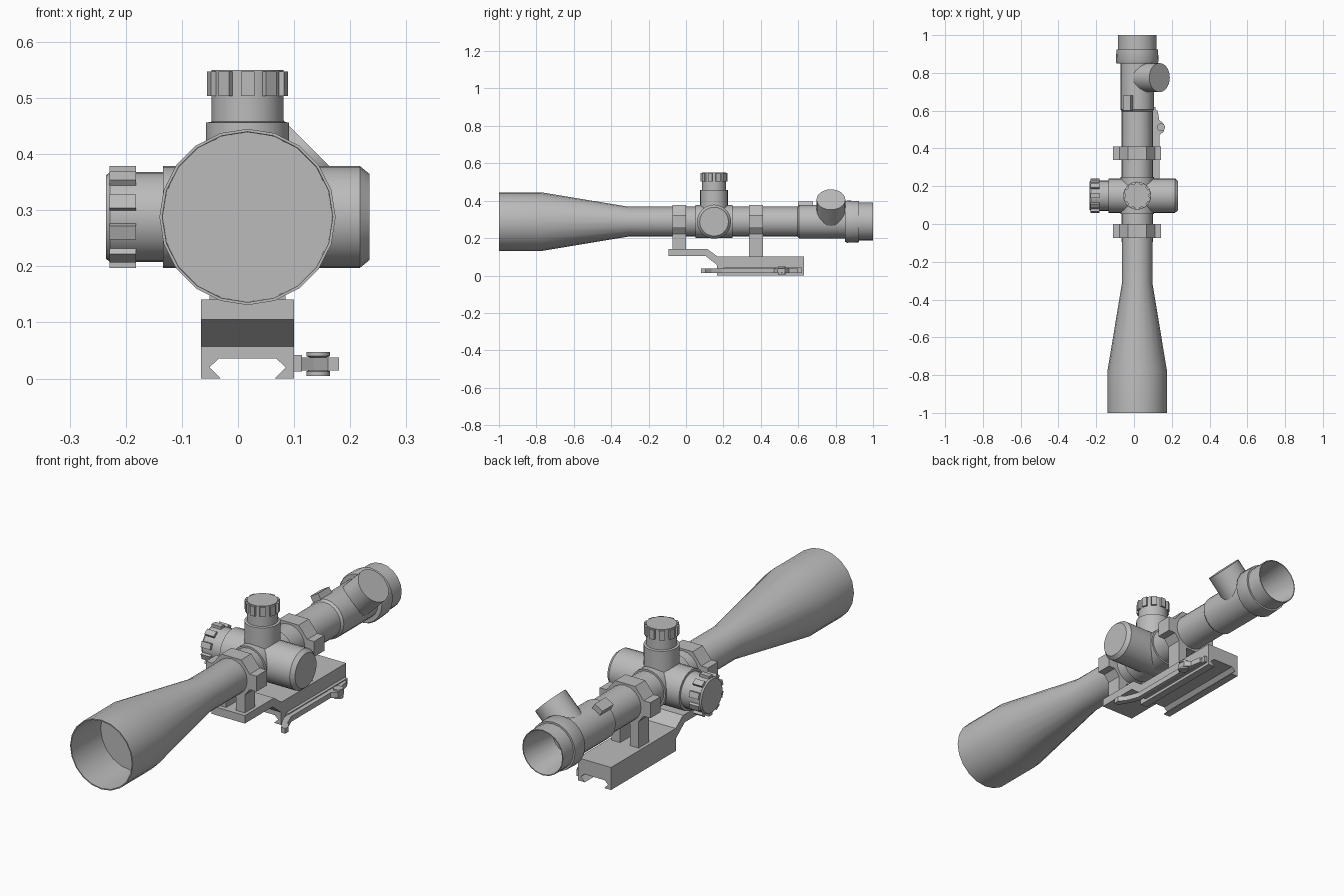
import bpy, bmesh, math
from mathutils import Vector, Matrix

if "Cube" in bpy.data.objects:
    bpy.data.objects.remove(bpy.data.objects["Cube"])

CX, CZ, TY = 0.017, 0.288, 0.15     # optical axis and turret position

mat = bpy.data.materials.new("plain_grey")
mat.diffuse_color = (0.5, 0.5, 0.5, 1)
mat.use_nodes = True
mat.node_tree.nodes["Principled BSDF"].inputs["Base Color"].default_value = mat.diffuse_color


def finish(bm, name, smooth=True):
    bmesh.ops.remove_doubles(bm, verts=bm.verts[:], dist=1e-5)
    bmesh.ops.recalc_face_normals(bm, faces=bm.faces[:])
    for f in bm.faces:
        f.smooth = smooth
    for e in bm.edges:
        e.smooth = len(e.link_faces) == 2 and e.calc_face_angle(0) < math.radians(32)
    me = bpy.data.meshes.new(name)
    bm.to_mesh(me)
    bm.free()
    me.materials.append(mat)
    ob = bpy.data.objects.new(name, me)
    bpy.context.collection.objects.link(ob)
    return ob


def add_lathe(bm, profile, origin, axis, n=24):
    """Revolve (radius, distance) points about an axis."""
    rot = Vector(axis).to_track_quat('Z', 'Y').to_matrix()
    rings = []
    for r, t in profile:
        cnt = 1 if r == 0 else n
        rings.append([bm.verts.new(Vector(origin) + rot @ Vector(
            (r * math.cos(2 * math.pi * i / n), r * math.sin(2 * math.pi * i / n), t)))
            for i in range(cnt)])
    for a, b in zip(rings, rings[1:]):
        for i in range(n):
            j = (i + 1) % n
            vs = [a[i % len(a)], a[j % len(a)], b[j % len(b)], b[i % len(b)]]
            bm.faces.new(list(dict.fromkeys(vs)))


def lathe(name, profile, origin, axis, n=24):
    bm = bmesh.new()
    add_lathe(bm, profile, origin, axis, n)
    return finish(bm, name)


def add_box(bm, size, matrix):
    bmesh.ops.create_cube(bm, size=1, matrix=matrix @ Matrix.Diagonal((*size, 1)))


def box(name, x, y, z):
    bm = bmesh.new()
    lo, hi = Vector((x[0], y[0], z[0])), Vector((x[1], y[1], z[1]))
    add_box(bm, hi - lo, Matrix.Translation((lo + hi) / 2))
    return finish(bm, name, False)


def prism(name, pts, a, b, place):
    """Extrude a closed outline from a to b; place(u, v, w) gives the 3D point."""
    bm = bmesh.new()
    lo = [bm.verts.new(place(u, v, a)) for u, v in pts]
    hi = [bm.verts.new(place(u, v, b)) for u, v in pts]
    bm.faces.new(lo)
    bm.faces.new(hi[::-1])
    for i in range(len(pts)):
        j = (i + 1) % len(pts)
        bm.faces.new((lo[i], lo[j], hi[j], hi[i]))
    return finish(bm, name, False)


def along_x(u, v, w): return (w, u, v)
def along_y(u, v, w): return (u, w, v)
def along_z(u, v, w): return (u, v, w)


# main tube with objective bell, lens recesses and eyepiece
lathe("scope_tube", [
    (0, -0.79), (0.151, -0.79), (0.152, -1), (0.157, -1), (0.157, -0.773),
    (0.08, -0.31), (0.08, 0.595), (0.089, 0.605), (0.089, 0.85), (0.108, 0.85),
    (0.113, 0.86), (0.11, 0.925), (0.102, 0.925), (0.102, 1), (0.098, 1),
    (0.075, 0.82), (0, 0.82)], (CX, 0, CZ), (0, 1, 0), 20)

# turret saddle
lathe("turret_saddle", [(0, -0.098), (0.088, -0.098), (0.088, 0.098), (0, 0.098)],
      (CX, TY, CZ), (0, 1, 0))

# side focus housing on the right, base collar on the left
lathe("side_housing", [(0, -0.151), (0.091, -0.151), (0.091, 0.2), (0.077, 0.217), (0, 0.217)],
      (CX, TY, CZ), (1, 0, 0))


def knob(name, axis, profile, r, width, t0, t1, count=10):
    """Turned knob with grip ridges around it."""
    bm = bmesh.new()
    o = Vector((CX, TY, CZ))
    add_lathe(bm, profile, o, axis)
    rot = Vector(axis).to_track_quat('Z', 'Y').to_matrix().to_4x4()
    for i in range(count):
        m = (Matrix.Translation(o) @ rot @ Matrix.Rotation(2 * math.pi * (i + 0.5) / count, 4, 'Z')
             @ Matrix.Translation((r - 0.011, 0, (t0 + t1) / 2)))
        add_box(bm, (0.022, width, t1 - t0), m)
    finish(bm, name)


# elevation knob (top) and windage knob (left)
knob("elevation_knob", (0, 0, 1),
     [(0, 0.05), (0.074, 0.05), (0.074, 0.168), (0.064, 0.17), (0.064, 0.262), (0, 0.262)],
     0.072, 0.024, 0.216, 0.259)
knob("windage_knob", (-1, 0, 0),
     [(0, 0.12), (0.08, 0.12), (0.08, 0.245), (0.075, 0.252), (0, 0.252)],
     0.091, 0.026, 0.199, 0.246)

# angled illumination knob on the eyepiece
lathe("illumination_knob", [(0, -0.045), (0.077, -0.045), (0.077, 0.167), (0, 0.167)],
      (CX, 0.775, CZ), (1, 0, 1))

# zoom ring fin
bm = bmesh.new()
add_box(bm, (0.045, 0.08, 0.06), Matrix.Translation((CX, 0.64, CZ))
        @ Matrix.Rotation(math.radians(-30), 4, 'Y') @ Matrix.Translation((0, 0, 0.082)))
finish(bm, "zoom_fin", False)

# clamp rings with side lugs, each on two posts
half = [(0.05, 0.088), (0.093, 0.035), (0.127, 0.035), (0.127, -0.035),
        (0.093, -0.035), (0.05, -0.088)]
outline = [(CX + u, CZ + v) for u, v in half] + [(CX - u, CZ + v) for u, v in half[::-1]]
for tag, y0, z0 in (("front", -0.073, 0.13), ("rear", 0.338, 0.09)):
    prism(tag + "_ring", outline, y0, y0 + 0.073, along_y)
    for side, s in (("left", -1), ("right", 1)):
        xs = sorted((CX + s * 0.025, CX + s * 0.068))
        box(f"{tag}_{side}_post", xs, (y0, y0 + 0.073), (z0, 0.23))

# stepped upper plate of the mount
prism("mount_plate", [(-0.094, 0.105), (0.104, 0.105), (0.165, 0.057), (0.2, 0.057),
                      (0.2, 0.102), (0.168, 0.102), (0.115, 0.141), (-0.094, 0.141)],
      -0.066, 0.1, along_x)

# rail clamp with dovetail slot underneath
slot = [(0.048, 0), (0.068, 0.02), (0.051, 0.036)]
prism("rail_clamp", [(-0.066, 0.102), (-0.066, 0)] + [(CX - u, v) for u, v in slot]
      + [(CX + u, v) for u, v in slot[::-1]] + [(0.1, 0), (0.1, 0.102)],
      0.165, 0.63, along_y)

# quick release lever with flared tip and pivot bolt
prism("lever", [(0.112, 0.6), (0.112, 0.17), (0.135, 0.12), (0.16, 0.08), (0.18, 0.08),
                (0.18, 0.105), (0.155, 0.135), (0.134, 0.19), (0.134, 0.47), (0.158, 0.49),
                (0.158, 0.53), (0.134, 0.55), (0.125, 0.6)], 0.014, 0.038, along_z)
box("lever_base", (0.095, 0.114), (0.2, 0.62), (0.013, 0.042))
lathe("pivot_bolt", [(0, 0.005), (0.021, 0.005), (0.021, 0.013), (0.013, 0.016), (0.013, 0.037),
                     (0.021, 0.04), (0.021, 0.047), (0, 0.047)], (0.143, 0.512, 0), (0, 0, 1), 16)
